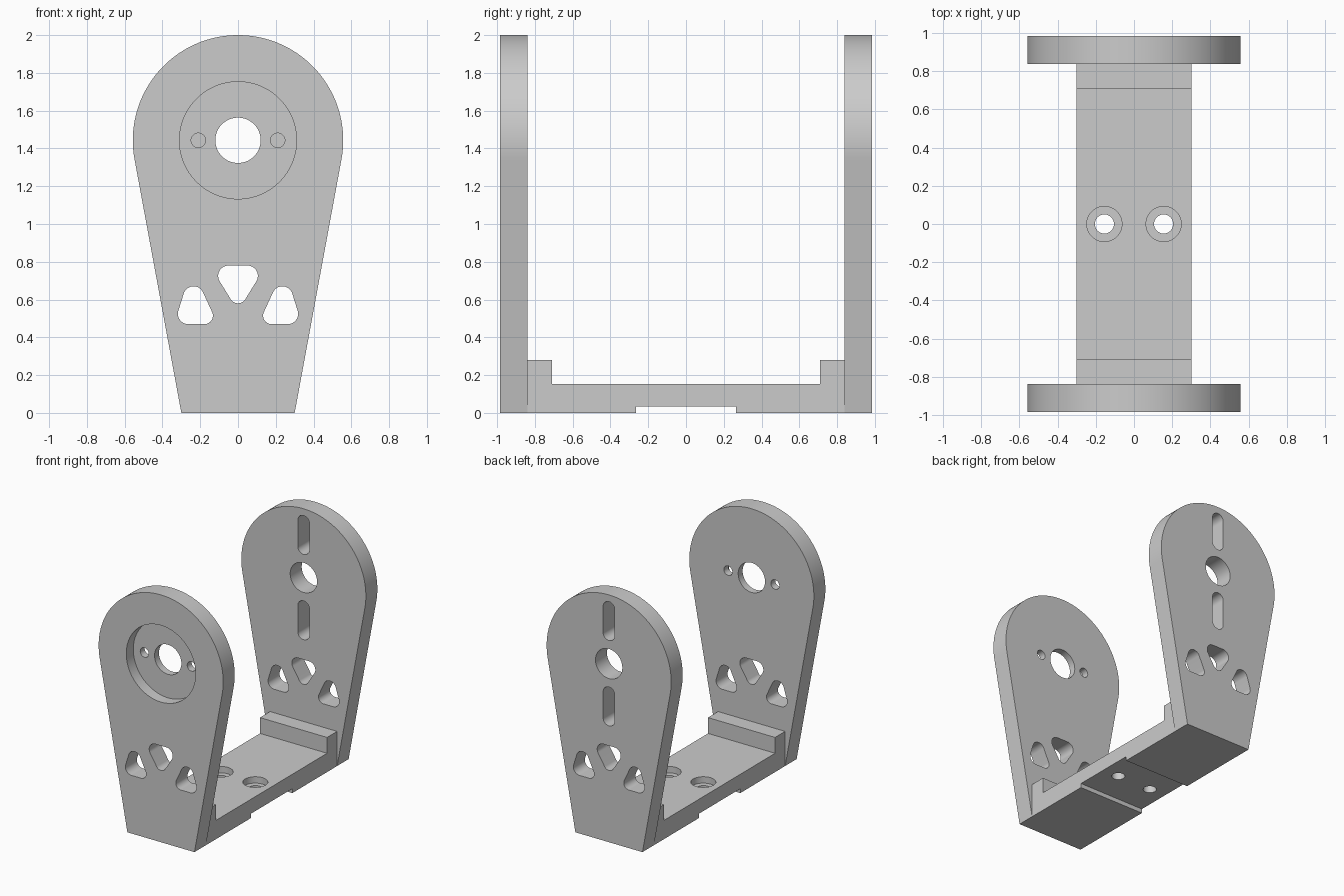
import bpy, bmesh
from math import sin, cos, tau
from mathutils import Vector
from mathutils.geometry import convex_hull_2d

if "Cube" in bpy.data.objects:
    bpy.data.objects.remove(bpy.data.objects["Cube"], do_unlink=True)

grey = bpy.data.materials.new("plain grey")
grey.use_nodes = True
colour = (0.6, 0.6, 0.6, 1)
grey.diffuse_color = colour
grey.node_tree.nodes["Principled BSDF"].inputs["Base Color"].default_value = colour

HALF, INNER = 0.985, 0.838     # outer and inner faces of the uprights
PIVOT = 1.443                  # height of the pivot hole
OVER = 0.02                    # how far cutters stick out


def hull(*circles, steps=96):
    """Smooth outline wrapped around circles given as (x, z, radius)."""
    pts = []
    for x, z, r in circles:
        n = steps if r else 1
        pts += [Vector((x + r * cos(tau * i / n), z + r * sin(tau * i / n))) for i in range(n)]
    return [pts[i] for i in convex_hull_2d(pts)]


def prism(name, outline, start, end, axis):
    """Extrude a 2D outline along x, y or z."""
    place = {"x": lambda u, v, w: (w, u, v),
             "y": lambda u, v, w: (u, w, v),
             "z": lambda u, v, w: (u, v, w)}[axis]
    bm = bmesh.new()
    face = bm.faces.new([bm.verts.new(place(u, v, start)) for u, v in outline])
    moved = bmesh.ops.extrude_face_region(bm, geom=[face])["geom"]
    bmesh.ops.translate(bm, vec=place(0, 0, end - start),
                        verts=[g for g in moved if isinstance(g, bmesh.types.BMVert)])
    if face.is_valid and len(face.edges[0].link_faces) < 2:
        bm.faces.new(list(face.verts))
    bmesh.ops.recalc_face_normals(bm, faces=bm.faces)
    mesh = bpy.data.meshes.new(name)
    bm.to_mesh(mesh)
    bm.free()
    mesh.materials.append(grey)
    obj = bpy.data.objects.new(name, mesh)
    bpy.context.collection.objects.link(obj)
    return obj


def cut(obj, cutters):
    """Subtract every cutter from the part, then tidy the shading."""
    bpy.ops.object.select_all(action="DESELECT")
    bpy.context.view_layer.objects.active = obj
    obj.select_set(True)
    for cutter in cutters:
        cutter.hide_render = True
        mod = obj.modifiers.new("cut", "BOOLEAN")
        mod.operation = "DIFFERENCE"
        mod.solver = "EXACT"
        mod.object = cutter
        bpy.ops.object.modifier_apply(modifier=mod.name)
        bpy.data.objects.remove(cutter, do_unlink=True)
    bpy.ops.object.shade_smooth_by_angle(angle=0.5)


def upright(name, side, extra_holes):
    """Tapered end plate with pivot hole and three lightening holes."""
    y0, y1 = sorted((side * INNER, side * HALF))
    plate = prism(name, hull((0, PIVOT, 0.557), (-0.3, 0, 0), (0.3, 0, 0), steps=160), y0, y1, "y")
    holes = [hull((0, PIVOT, 0.12)),
             hull((-0.05, 0.725, 0.055), (0.05, 0.725, 0.055), (0, 0.625, 0.045))]
    for s in (-1, 1):
        holes.append(hull((s * 0.178, 0.515, 0.045), (s * 0.235, 0.615, 0.055),
                          (s * 0.263, 0.525, 0.055)))
    cutters = [prism("hole_cutter", h, y0 - OVER, y1 + OVER, "y") for h in holes + extra_holes]
    return plate, cutters


# Front upright: two screw holes inside a round pocket
screws = [hull((s * 0.21, PIVOT, 0.038), steps=48) for s in (-1, 1)]
front, cutters = upright("front_upright", -1, screws)
cutters.append(prism("pocket_cutter", hull((0, PIVOT, 0.31)), -HALF - OVER, -HALF + 0.09, "y"))
cut(front, cutters)

# Back upright: vertical slots above and below the pivot hole
slots = [hull((0, PIVOT + s * 0.24, 0.052), (0, PIVOT + s * 0.45, 0.052)) for s in (-1, 1)]
cut(*upright("back_upright", 1, slots))

# Base: channel profile with a raised rib at each end and a shallow relief below
half_profile = [(0.265, 0.035), (0.265, 0), (INNER, 0), (INNER, 0.28), (0.71, 0.28), (0.71, 0.152)]
profile = half_profile + [(-y, z) for y, z in reversed(half_profile)]
base = prism("base", profile, -0.3, 0.3, "x")
cutters = []
for s in (-1, 1):
    x = s * 0.155
    cutters.append(prism("bolt_cutter", hull((x, 0, 0.05)), -OVER, 0.2, "z"))
    cutters.append(prism("counterbore_cutter", hull((x, 0, 0.092)), 0.1, 0.2, "z"))
cut(base, cutters)
